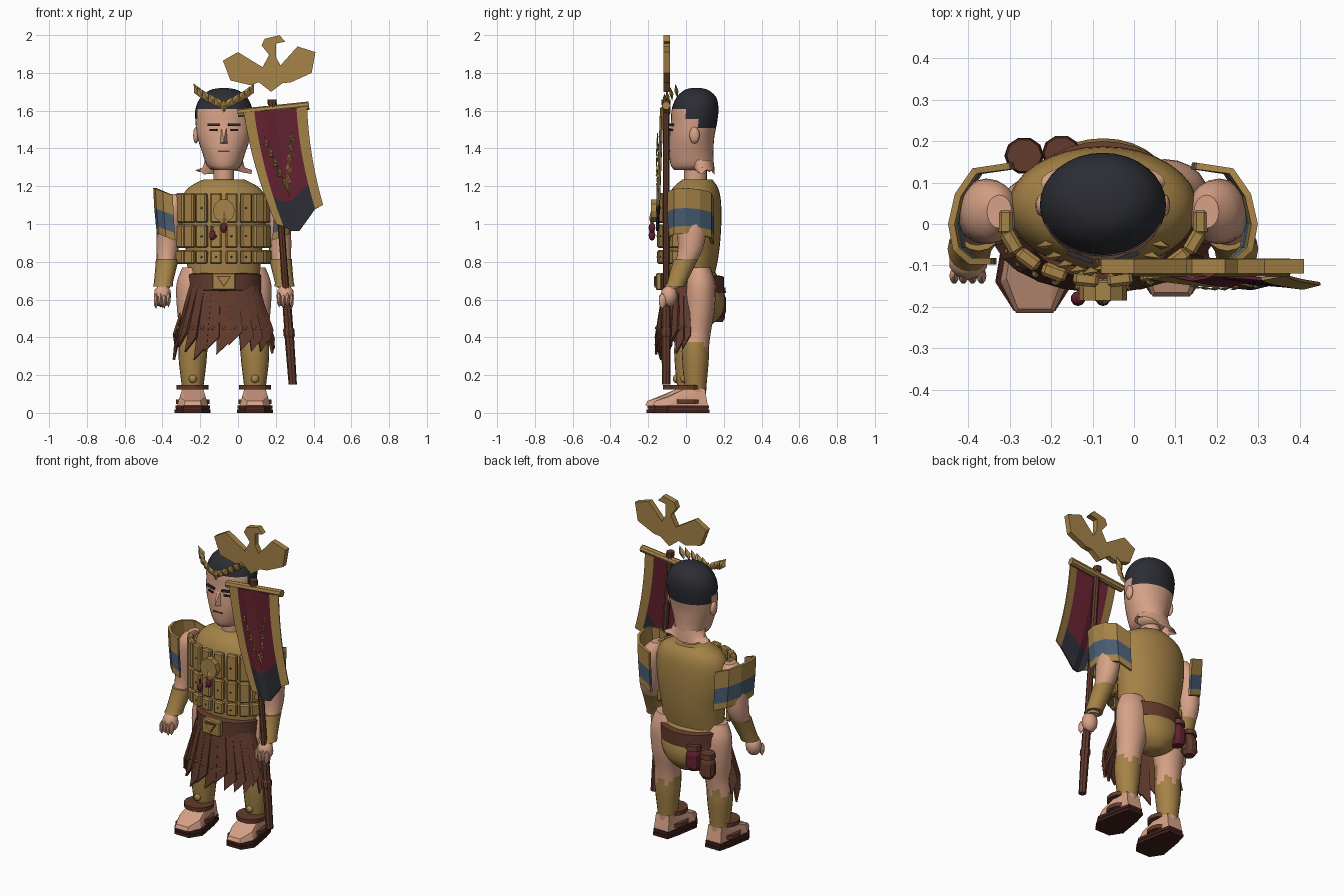
import bpy, bmesh, math, random
from mathutils import Vector

cube = bpy.data.objects.get("Cube")
if cube:
    bpy.data.objects.remove(cube)
random.seed(4)
CX = -0.075  # body centre line


def material(name, rgb):
    m = bpy.data.materials.new(name)
    m.use_nodes = True
    col = [(c / 255) ** 2.2 for c in rgb] + [1]
    m.diffuse_color = col
    m.node_tree.nodes["Principled BSDF"].inputs["Base Color"].default_value = col
    return m


GOLD = material("gold", (164, 130, 73))
SKIN = material("skin", (214, 160, 134))
DARK = material("charcoal", (48, 49, 55))
BLUE = material("slate blue", (74, 94, 114))
BROWN = material("brown leather", (98, 61, 48))
WINE = material("wine red", (98, 38, 50))
SOLE = material("dark sole", (66, 38, 33))


def finish(name, bm, mats, rule=None, smooth=False):
    bmesh.ops.recalc_face_normals(bm, faces=bm.faces[:])
    for f in bm.faces:
        f.smooth = smooth
        if rule:
            f.material_index = rule(f.calc_center_median())
    me = bpy.data.meshes.new(name)
    bm.to_mesh(me)
    bm.free()
    for m in mats if isinstance(mats, tuple) else (mats,):
        me.materials.append(m)
    if smooth:
        me.set_sharp_from_angle(angle=math.radians(40))
    ob = bpy.data.objects.new(name, me)
    bpy.context.scene.collection.objects.link(ob)
    return ob


def dense(rings, k):
    out = []
    for i in range(len(rings) - 1):
        a, b, c, d = (rings[max(0, min(len(rings) - 1, i + o))] for o in (-1, 0, 1, 2))
        for j in range(k):
            t = j / k
            out.append(tuple(q + t / 2 * (r - p + t * (2 * p - 5 * q + 4 * r - s + t * (3 * (q - r) + s - p)))
                             for p, q, r, s in zip(a, b, c, d)))
    return out + [rings[-1]]


def loft(name, rings, mats, n=24, k=1, rule=None, smooth=True, cap=True):
    """Stack of horizontal ellipses (x, y, z, rx, ry)."""
    bm = bmesh.new()
    loops = [[bm.verts.new((x + rx * math.cos(i * math.tau / n), y + ry * math.sin(i * math.tau / n), z))
              for i in range(n)] for x, y, z, rx, ry in dense(rings, k)]
    for a, b in zip(loops, loops[1:]):
        for i in range(n):
            bm.faces.new((a[i], a[i - 1], b[i - 1], b[i]))
    if cap:
        bm.faces.new(loops[0])
        bm.faces.new(loops[-1])
    return finish(name, bm, mats, rule, smooth)


def body(rings):
    """Rings given as (z, half width, front y, back y)."""
    return [(CX, (f + b) / 2, z, rx, (b - f) / 2) for z, rx, f, b in rings]


def hull(name, pts, mat):
    bm = bmesh.new()
    for p in pts:
        bm.verts.new(p)
    bmesh.ops.convex_hull(bm, input=bm.verts[:])
    return finish(name, bm, mat)


def leaf(name, p0, p1, r, mat=GOLD):
    p0, p1 = Vector(p0), Vector(p1)
    m, side = p0.lerp(p1, 0.5), (p1 - p0).cross(Vector((0, 1, 0))).normalized() * r
    thick = Vector((0, r * 0.5, 0))
    return hull(name, (p0, p1, m + side, m - side, m + thick, m - thick), mat)


def prism(name, pts, y0, y1, mat):
    bm = bmesh.new()
    f = bm.faces.new([bm.verts.new((x, y0, z)) for x, z in pts])
    g = bmesh.ops.extrude_face_region(bm, geom=[f])["geom"]
    bmesh.ops.translate(bm, vec=(0, y1 - y0, 0), verts=[v for v in g if isinstance(v, bmesh.types.BMVert)])
    return finish(name, bm, mat)


def box(name, loc, size, mat, turn=0, bevel=0):
    bm = bmesh.new()
    bmesh.ops.create_cube(bm, size=1)
    bmesh.ops.scale(bm, vec=size, verts=bm.verts[:])
    if bevel:
        bmesh.ops.bevel(bm, geom=bm.edges[:], offset=bevel, segments=1, affect="EDGES")
    ob = finish(name, bm, mat)
    ob.location, ob.rotation_euler.z = loc, turn
    return ob


def ball(name, loc, size, mat, sub=2, smooth=True):
    bm = bmesh.new()
    bmesh.ops.create_icosphere(bm, subdivisions=sub, radius=1)
    bmesh.ops.scale(bm, vec=size, verts=bm.verts[:])
    bmesh.ops.translate(bm, vec=loc, verts=bm.verts[:])
    return finish(name, bm, mat, smooth=smooth)


def sheet(name, grid, mats, thick, rule=None):
    """Thickened surface through rows of points; rule takes (row, column)."""
    bm = bmesh.new()
    vs = [[bm.verts.new(p) for p in row] for row in grid]
    ids = []
    for r in range(len(vs) - 1):
        for c in range(len(vs[0]) - 1):
            bm.faces.new((vs[r][c], vs[r][c + 1], vs[r + 1][c + 1], vs[r + 1][c]))
            ids.append(rule(r, c) if rule else 0)
    ob = finish(name, bm, mats)
    for p, i in zip(ob.data.polygons, ids):
        p.material_index = i
    mod = ob.modifiers.new("thickness", "SOLIDIFY")
    mod.thickness, mod.offset = thick, 0
    return ob


# head, with the hair coloured by height and direction
loft("head", body([(1.285, .06, -.06, .12), (1.31, .09, -.08, .145), (1.38, .115, -.09, .145), (1.46, .14, -.088, .15),
                   (1.54, .15, -.08, .165), (1.61, .15, -.075, .172), (1.67, .123, -.05, .16),
                   (1.708, .075, -.01, .12), (1.72, .02, .03, .08)]), (SKIN, DARK), 32, 5,
     lambda p: int(p.z > (1.51 if p.y > 0.07 else 1.56 if p.y > -.01 else 1.61)))
loft("neck", body([(1.2, .055, -.01, .11), (1.31, .055, -.01, .11)]), SKIN)
collar = loft("neck_skin_edge", body([(1.34, .1, .0, .145), (1.3, .11, .02, .15), (1.275, .15, .05, .15)]), SKIN, cap=False)
for v in collar.data.vertices:
    if v.co.z < 1.28:
        v.co.z -= random.uniform(-.015, .015)
hull("nose", [(CX + x, y, z) for x, y, z in ((-.012, -.085, 1.51), (.012, -.085, 1.51), (-.024, -.08, 1.425),
                                            (.024, -.08, 1.425), (0, -.122, 1.435))], SKIN)
box("mouth", (CX, -.089, 1.385), (.06, .008, .008), BROWN)
for s, side in ((-1, "right"), (1, "left")):
    box(side + "_brow", (CX + s * .055, -.08, 1.525), (.065, .012, .012), DARK, s * .35)
    box(side + "_eye", (CX + s * .055, -.08, 1.497), (.04, .009, .01), SOLE, s * .35)
    ball(side + "_ear", (CX + s * .147, .045, 1.47), (.016, .028, .045), SKIN)

    # laurel crown leaves
    for i in range(5):
        a = i * .25
        x, y = .03 + .13 * math.sin(a), .03 - .14 * math.cos(a)
        leaf(side + "_crown_leaf", (CX + s * (x - .02), y, 1.61 + i * .014),
             (CX + s * (x + .02), y - .01, 1.675 + i * .017), .022)
leaf("crown_gem", (CX, -.11, 1.59), (CX, -.11, 1.66), .025)

# torso and hips
loft("torso", body([(.72, .19, -.09, .15), (.85, .2, -.1, .175), (1., .225, -.11, .187), (1.12, .225, -.1, .185),
                    (1.19, .19, -.07, .17), (1.235, .11, -.02, .14)]), GOLD, 32, 4)
loft("seat_cloth", body([(.47, .05, .03, .14), (.52, .12, -.02, .19), (.6, .165, -.04, .207), (.7, .18, -.08, .18),
                         (.75, .18, -.08, .15)]), GOLD, 28, 3)
belt = loft("belt", body([(.645, .19, -.125, .19), (.65, .2, -.135, .2), (.735, .2, -.135, .2), (.74, .19, -.125, .19)]),
            BROWN, 32)
for v in belt.data.vertices:
    v.co.z -= .05 * (v.co.y + .1)
box("buckle", (CX, -.145, .695), (.125, .03, .09), GOLD, bevel=.006)
prism("buckle_inset", [(CX - .04, .725), (CX + .04, .725), (CX, .665)], -.166, -.16, BROWN)
prism("buckle_face", [(CX - .03, .719), (CX + .03, .719), (CX, .675)], -.169, -.162, GOLD)

# chest plates in columns around the front
for i in range(10):
    a = math.pi * (1 + i / 9)
    turn = math.atan2(math.sin(a) / .145, math.cos(a) / .235) + math.pi / 2
    for z, h in ((.825, .075), (.935, .125), (1.085, .16)):
        at = Vector((CX + .235 * math.cos(a), .005 + .14 * math.sin(a), z))
        box("chest_plate", at, (.062, .035, h), GOLD, turn, .008)
        if 2 < i < 7:
            ball("plate_rivet", at + Vector((0, -.018, 0)), (.006, .006, .006), BROWN, 1)
prism("chest_medal", [(CX + .058 * math.cos(i * math.tau / 10), 1.07 + .062 * math.sin(i * math.tau / 10))
                      for i in range(10)], -.185, -.14, GOLD)
leaf("medal_drop", (CX, -.18, 1.09), (CX, -.18, .97), .03)
for x, z in ((-.06, .94), (.0, .98)):
    ball("chest_bead", (CX + x, -.18, z), (.018, .018, .028), WINE)
    box("bead_cord", (CX + x, -.18, z + .035), (.008, .008, .03), BROWN)

# limbs on both sides
for s, side in ((-1, "right"), (1, "left")):
    def at(rings, dy=0):
        return [(CX + s * x, y + dy, z, rx, ry) for x, y, z, rx, ry in rings]

    loft(side + "_arm", at([(.25, .03, 1.16, .03, .04), (.27, .03, 1.1, .065, .075), (.288, .03, .98, .066, .078),
                            (.297, .025, .88, .06, .068), (.305, .0, .8, .05, .055), (.32, -.07, .66, .035, .035)]),
         SKIN, 20, 3)
    loft(side + "_bracer", at([(.3, .0, .815, .06, .065), (.303, -.01, .79, .058, .062), (.32, -.05, .69, .05, .052),
                               (.322, -.06, .67, .053, .055)]), GOLD, 16)
    ball(side + "_hand", (CX + s * .325, -.09, .62), (.048, .045, .062), SKIN)
    for i in range(4):
        ball(side + "_finger", (CX + s * (.293 + i * .022), -.125, .6 - (i % 2) * .008), (.013, .022, .042), SKIN, 1)

    # banded shoulder guard
    rows = []
    for z, w in ((1.18, 1), (1.075, .985), (.98, .96), (.94, .95)):
        rows.append([(CX + s * x * w, y, z + (x - .34) * .4) for x, y in
                     ((.225, .14), (.31, .128), (.35, .07), (.366, .0), (.355, -.06), (.32, -.09), (.27, -.09))])
    sheet(side + "_shoulder_guard", rows, (GOLD, BLUE), .016, lambda r, c: int(r == 1))

    # leg with the greave coloured by height, higher in front
    dy = .0 if s > 0 else -.04
    loft(side + "_leg", at([(.165, .055, .08, .05, .05), (.165, .05, .16, .06, .06), (.165, .05, .27, .073, .07),
                            (.163, .05, .35, .077, .072), (.158, .06, .43, .078, .072), (.15, .072, .55, .098, .08),
                            (.148, .075, .68, .103, .08), (.14, .07, .77, .08, .06)], dy), (SKIN, GOLD), 20, 6,
         lambda p: int(.13 < p.z < (.44 if p.y < .02 else .35 + .03 * math.sin(p.x * 90))))
    ball(side + "_greave_stud", (CX + s * .165, dy - .015, .18), (.022, .015, .022), GOLD)
    for z, r in ((.135, .085), (.06, .088)):
        loft(side + "_strap", at([(.165, .0, z - .012, r, r), (.165, .0, z + .012, r, r)], dy), BROWN, 14, smooth=False)
    hull(side + "_foot", [(CX + s * .165 + m * x, y + dy, z) for m in (-1, 1) for x, y, z in
                          ((.05, .115, .04), (.045, .1, .13), (.055, .0, .13), (.082, -.1, .04), (.068, -.09, .085),
                           (.045, -.175, .04), (.04, -.165, .062))], SKIN)
    outline = [(m * x, y) for m, pts in ((1, ((.05, .125), (.07, .05), (.095, -.1), (.05, -.17))),
                                         (-1, ((.05, -.17), (.095, -.1), (.07, .05), (.05, .125)))) for x, y in pts]
    for z0, z1, grow, mat in ((0, .018, 1, SOLE), (.022, .04, .97, SOLE), (.016, .024, .93, BROWN)):
        hull(side + "_sandal_sole", [(CX + s * .165 + x * grow, y * grow + dy, z) for z in (z0, z1) for x, y in outline],
             mat)

# skirt of leather strips
for i in range(15):
    a = math.radians(172 + i * 14)
    low = .3 + random.uniform(0, .07) + .04 * abs(math.sin(a * 3))
    rows = []
    for t in (0, .6, 1):
        rx, ry = .18 + .085 * t, .1 + .045 * t
        z = .67 + (low - .67) * t
        rows.append([(CX + rx * math.cos(a + d), -.015 + ry * math.sin(a + d), z + d * t * .25) for d in (-.15, .15)])
    sheet("skirt_strip", rows, BROWN, .014)
    ball("skirt_stud", (CX + .243 * math.cos(a), -.018 + .137 * math.sin(a), .45), (.011, .011, .011), GOLD, 1)

# belt pouches on the back
for x, y, z, mat, name in ((-.175, .17, .51, WINE, "red_pouch"), (-.265, .165, .48, BROWN, "brown_pouch")):
    loft(name, [(x, y, z, .03, .03), (x, y, z + .025, .048, .045), (x, y, z + .1, .045, .043),
                (x, y, z + .125, .034, .032)], mat, 10, smooth=False)
    loft(name + "_lid", [(x, y, z + .125, .046, .044), (x, y, z + .155, .042, .04)], BROWN, 10, smooth=False)

# standard: pole, crossbar and bird plate
def pole(z, r):
    return (.29 - (z - .15) * .073, -.105, z, r, r)


loft("pole", [pole(z, r) for z, r in ((.15, .022), (.4, .025), (.41, .03), (.44, .03), (.45, .024), (.55, .024),
                                      (.56, .018), (1.66, .018))], BROWN, 8, smooth=False)
loft("pole_cap", [pole(1.63, .024), pole(1.66, .024)], BROWN, 8, smooth=False)
bar = loft("crossbar", [(0, 0, -.19, .022, .022), (0, 0, .19, .022, .022)], GOLD, 8, smooth=False)
bar.location, bar.rotation_euler = (.187, -.105, 1.607), (0, math.radians(84), 0)
prism("bird_plate", [(-.08, 1.865), (0, 1.91), (.13, 1.83), (.165, 1.895), (.125, 1.945), (.14, 1.98), (.22, 2),
                     (.25, 1.965), (.2, 1.955), (.2, 1.885), (.225, 1.84), (.315, 1.94), (.41, 1.91), (.39, 1.8),
                     (.28, 1.75), (.235, 1.745), (.175, 1.7), (.11, 1.75), (.065, 1.735), (-.04, 1.76)],
      -.12, -.085, GOLD)


# hanging banner, coloured by row and column
def cloth(u, v, lift=0):
    left, right = .03 + .09 * v + .08 * v * v, .365 + .02 * v + .065 * v * v
    bottom = 1. + .1 * u - .1 * max(0, 1 - abs(u - .45) * 2.5)
    top = 1.59 + .03 * u
    return (left + (right - left) * u, -.128 - .022 * v + .006 * math.sin(u * 14) - lift, top + (bottom - top) * v)


sheet("banner", [[cloth(c / 6, r / 8) for c in range(7)] for r in range(9)], (WINE, GOLD, DARK), .008,
      lambda r, c: 1 if c in (0, 5) else 2 if r > 5 else 0)
for u in (.27, .73):
    for i in range(5):
        t = i / 5
        here, there = (cloth(.5 + (u - .5) * q, .62 - .4 * q, .014) for q in (t, t + .22))
        leaf("banner_sprig", here, there, .008)
        leaf("banner_sprig_leaf", here, cloth(.5 + (u - .5) * (t + .4), .6 - .4 * t, .014), .008)
leaf("banner_stem", cloth(.5, .72, .014), cloth(.5, .55, .014), .008)
